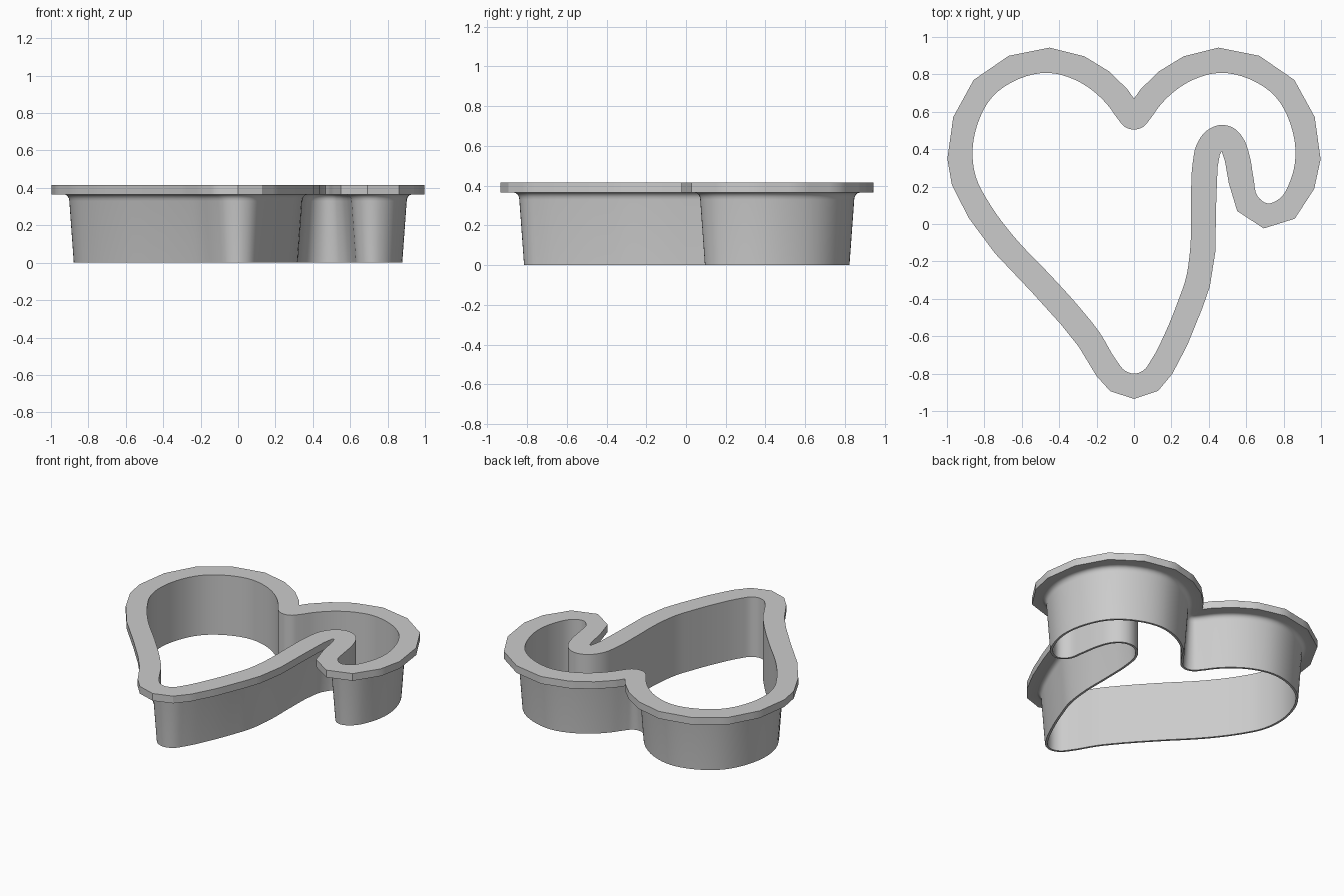
import bpy, bmesh, math
from mathutils import Vector
from mathutils.geometry import interpolate_bezier

if "Cube" in bpy.data.objects:
    bpy.data.objects.remove(bpy.data.objects["Cube"])

STEPS = 4            # samples between control points
FLANGE = 0.135       # flange width
NOTCH = Vector((0, 0.67))

# Inner outline, clockwise from the notch between the lobes
lobe = [(.05, .52), (.085, .56), (.14, .635), (.217, .71), (.32, .773), (.457, .808),
        (.617, .775), (.757, .68), (.838, .53), (.863, .355)]
hook = [(.837, .235), (.777, .135), (.713, .11), (.662, .147), (.64, .24),
        (.617, .37), (.583, .46), (.537, .51), (.468, .53), (.39, .5),
        (.335, .425), (.313, .32), (.305, .13), (.3, -.14), (.275, -.3),
        (.24, -.4), (.163, -.59), (.09, -.73), (.05, -.783)]
tail = [(0, -.8), (-.05, -.783), (-.09, -.735), (-.184, -.58), (-.29, -.447),
        (-.45, -.27), (-.64, -.07), (-.77, .105), (-.845, .25)]
mirrored = [(-x, y) for x, y in reversed(lobe)]
control = [Vector(p) for p in [(0, .505)] + lobe + hook + tail + mirrored]


def tangent(points, i):
    """Direction at a point of a closed loop, weighted for uneven spacing."""
    a = points[i] - points[i - 1]
    b = points[(i + 1) % len(points)] - points[i]
    return (a / a.length_squared + b / b.length_squared).normalized()


def smooth_loop(points):
    loop = []
    for i, p in enumerate(points):
        j = (i + 1) % len(points)
        q = points[j]
        reach = (q - p).length / 3
        loop += interpolate_bezier(p, p + tangent(points, i) * reach,
                                   q - tangent(points, j) * reach, q, STEPS + 1)[:-1]
    return [Vector((v[0], v[1])) for v in loop]


def offset_loop(points, distance):
    result = []
    for i, p in enumerate(points):
        t = tangent(points, i)
        moved = p + Vector((-t.y, t.x)) * distance
        # The wide flange closes to a crease in the notch
        if distance > .1 and abs(p.x) < .1 and p.y > .4:
            moved = NOTCH.copy()
        result.append(moved)
    return result


def faceted(points):
    """Straighten the loop between control points."""
    n = len(points)
    return [points[i - i % STEPS].lerp(points[(i - i % STEPS + STEPS) % n],
                                       i % STEPS / STEPS) for i in range(n)]


inner = smooth_loop(control)
rim = faceted(offset_loop(inner, FLANGE))

# Cross-section: tapered blade, fillet under the flange, flat flange
sections = [(inner, 0), (offset_loop(inner, .015), 0), (offset_loop(inner, .039), .33)]
for k in range(1, 5):
    a = math.radians(90 * k / 4)
    sections.append((offset_loop(inner, .039 + .028 * (1 - math.cos(a))),
                     .33 + .035 * math.sin(a)))
sections += [(rim, .365), (rim, .415), (inner, .415)]

bm = bmesh.new()
rings = [[bm.verts.new((p.x, p.y, z)) for p in loop] for loop, z in sections]
count = len(inner)
for r, ring in enumerate(rings):
    above = rings[(r + 1) % len(rings)]
    for i in range(count):
        j = (i + 1) % count
        bm.faces.new((ring[i], ring[j], above[j], above[i]))
bmesh.ops.remove_doubles(bm, verts=bm.verts, dist=.0001)
bmesh.ops.recalc_face_normals(bm, faces=bm.faces)

mesh = bpy.data.meshes.new("heart_cutter")
bm.to_mesh(mesh)
bm.free()
cutter = bpy.data.objects.new("heart_cutter", mesh)
bpy.context.collection.objects.link(cutter)

# Plain grey plastic
grey = bpy.data.materials.new("grey_plastic")
grey.use_nodes = True
colour = (.6, .6, .6, 1)
grey.diffuse_color = colour
grey.node_tree.nodes["Principled BSDF"].inputs["Base Color"].default_value = colour
mesh.materials.append(grey)

bpy.context.view_layer.objects.active = cutter
cutter.select_set(True)
bpy.ops.object.shade_smooth_by_angle(angle=math.radians(30))
